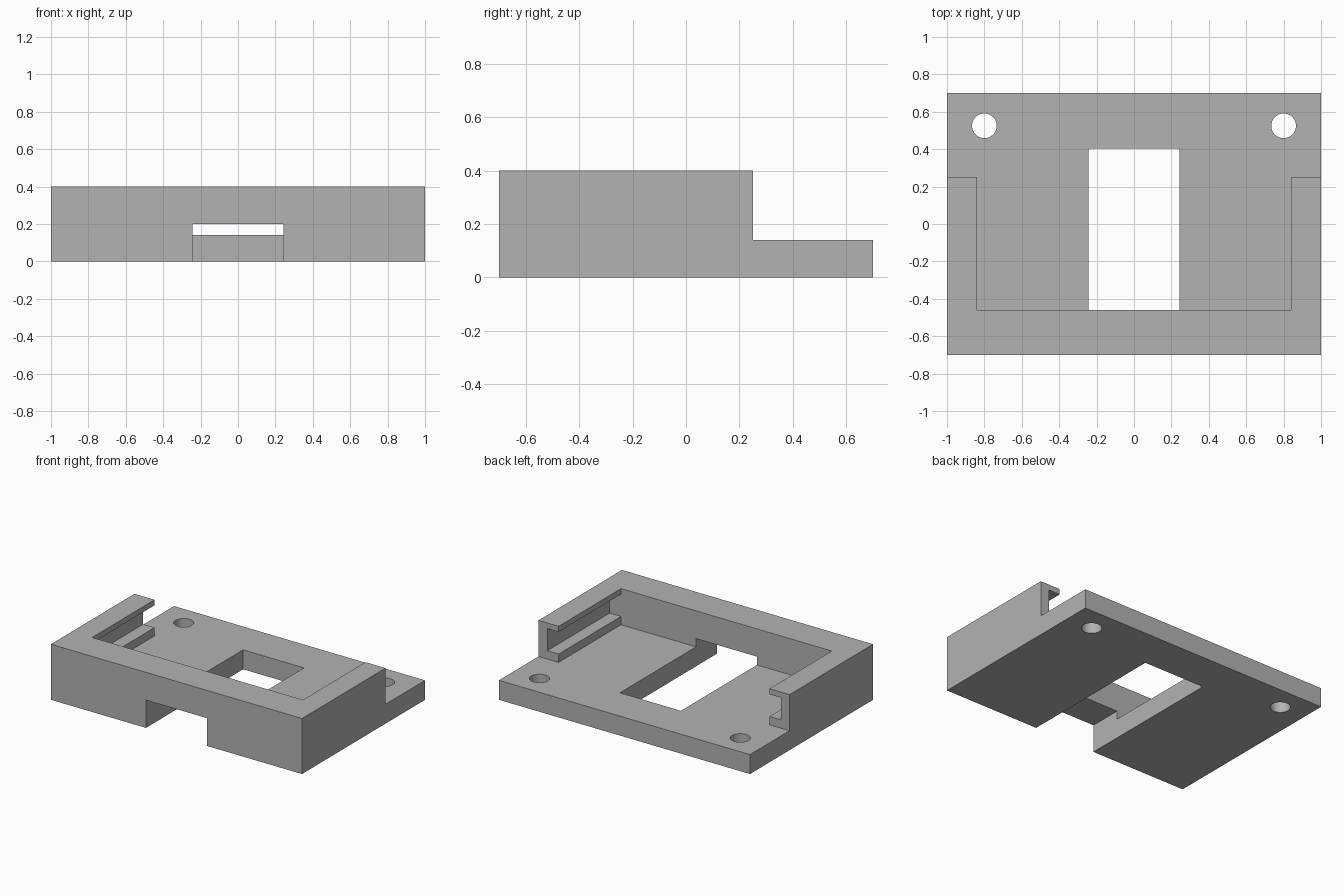
import bpy
import math

default = bpy.data.objects.get("Cube")
if default:
    bpy.data.objects.remove(default, do_unlink=True)

# Main dimensions
BACK = 0.70
HEIGHT = 0.40
FLOOR = 0.14
WALL_Y = -0.46      # inner face of the front wall
RAIL_END = 0.25     # rear end of the side rails
PAST = 1.2          # overshoot for open-ended cuts

grey = bpy.data.materials.new("plain grey")
grey.use_nodes = True
grey.diffuse_color = (0.45, 0.45, 0.45, 1)
grey.node_tree.nodes["Principled BSDF"].inputs["Base Color"].default_value = grey.diffuse_color


def box(name, x0, x1, y0, y1, z0, z1):
    bpy.ops.mesh.primitive_cube_add(size=1)
    ob = bpy.context.object
    ob.name = name
    for v in ob.data.vertices:
        v.co.x = x1 if v.co.x > 0 else x0
        v.co.y = y1 if v.co.y > 0 else y0
        v.co.z = z1 if v.co.z > 0 else z0
    ob.data.materials.append(grey)
    return ob


def cut(target, cutter):
    cutter.hide_render = True
    mod = target.modifiers.new(cutter.name, "BOOLEAN")
    mod.operation = "DIFFERENCE"
    mod.solver = "EXACT"
    mod.object = cutter
    bpy.ops.object.select_all(action="DESELECT")
    target.select_set(True)
    bpy.context.view_layer.objects.active = target
    bpy.ops.object.modifier_apply(modifier=mod.name)
    bpy.data.objects.remove(cutter, do_unlink=True)


# Solid block that becomes the tray
tray = box("mounting_tray", -1, 1, -BACK, BACK, 0, HEIGHT)

# Rear shelf, open pocket and the slots under the rail lips
cut(tray, box("rear_step", -PAST, PAST, RAIL_END, PAST, FLOOR, PAST))
cut(tray, box("pocket", -0.84, 0.84, WALL_Y, PAST, FLOOR, PAST))
cut(tray, box("rail_slots", -0.93, 0.93, WALL_Y, PAST, 0.20, 0.36))

# Floor window, continuing as a low opening through the front wall
cut(tray, box("window", -0.243, 0.243, -PAST, 0.405, -PAST, 0.20))

# Screw holes in the rear corners
for side in (-1, 1):
    bpy.ops.mesh.primitive_cylinder_add(vertices=48, radius=0.066, depth=1,
                                        location=(side * 0.80, 0.525, 0))
    hole = bpy.context.object
    hole.name = "screw_hole"
    hole.data.materials.append(grey)
    cut(tray, hole)

# Smooth the hole walls and keep every corner crisp
bpy.ops.object.shade_smooth_by_angle(angle=math.radians(30))
